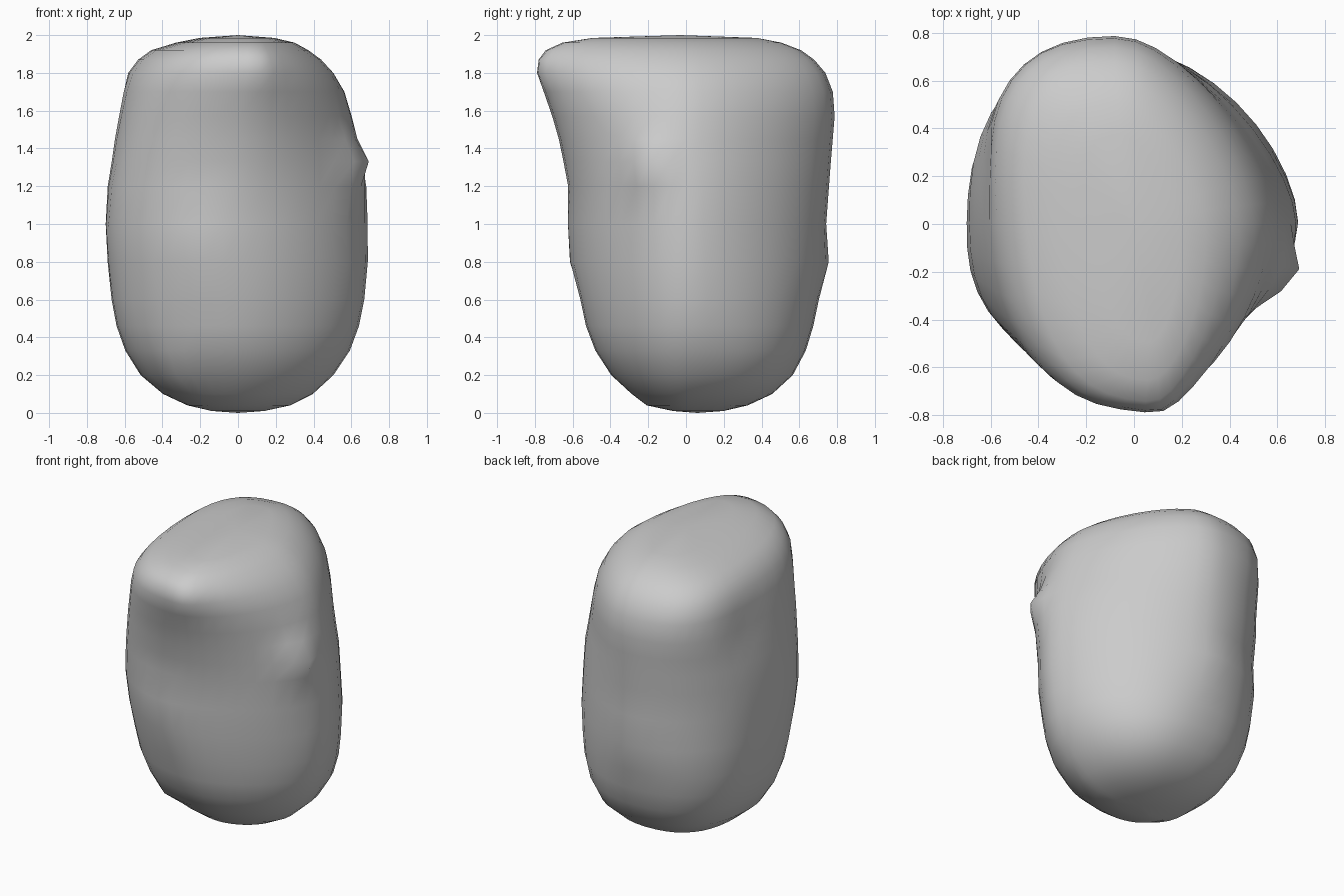
import bpy
import bmesh
from math import cos, sin, pi, exp
from mathutils import Vector

cube = bpy.data.objects.get("Cube")
if cube:
    bpy.data.objects.remove(cube, do_unlink=True)

SEGMENTS = 40

# Height, then reach to -x, +x, front and back
PROFILE = [
    (.01, .14, .14, .07, .2), (.04, .27, .28, .21, .33),
    (.1, .4, .4, .29, .46), (.2, .52, .51, .4, .57),
    (.33, .6, .6, .485, .64), (.46, .645, .65, .535, .68),
    (.6, .67, .68, .565, .71), (.8, .69, .7, .61, .75),
    (1, .7, .7, .62, .75), (1.2, .69, .69, .63, .765),
    (1.33, .67, .665, .655, .775), (1.45, .655, .64, .68, .785),
    (1.57, .635, .61, .715, .795),
    (1.7, .61, .57, .76, .785), (1.8, .58, .51, .79, .745),
    (1.87, .525, .445, .78, .685), (1.92, .455, .375, .745, .615),
    (1.96, .32, .3, .66, .51), (1.985, .19, .19, .5, .38),
]

# Height, then corner fullness front-left, back-left, back-right, front-right
# (seen from the +x side first), then sideways lean of the front and back
CORNERS = [
    (.2, 1.75, 2.2, 2.55, 2.1, 0, 0),
    (.7, 1.7, 1.88, 2.15, 2, -.05, -.07),
    (1, 1.8, 1.72, 2.05, 2.05, -.08, -.06),
    (1.4, 1.7, 1.58, 2.3, 2.45, 0, -.06),
    (1.8, 1.6, 1.6, 2.9, 2.55, .07, -.05),
]

# Local lumps and hollows: centre, outward push, radius
LUMPS = [
    ((.62, -.2, 1.33), .085, .11),
    ((-.34, -.34, .22), .03, .09),
    ((-.2, -.6, .9), .03, .15),
    ((-.05, .74, .78), .015, .09),
    ((-.6, .25, 1.55), -.025, .16),
    ((.12, -.74, 1.84), .02, .09),
]


def corners_at(z):
    """Blend the corner settings between the two nearest heights."""
    z = min(max(z, CORNERS[0][0]), CORNERS[-1][0])
    for low, high in zip(CORNERS, CORNERS[1:]):
        if z <= high[0]:
            t = (z - low[0]) / (high[0] - low[0])
            return [a + (b - a) * t for a, b in zip(low[1:], high[1:])]


def ring_point(row, angle):
    z, left, right, front, back = row
    front_pos, back_pos, back_neg, front_neg, front_lean, back_lean = corners_at(z)
    c, s = cos(angle), sin(angle)
    if s < 0:
        fullness = front_pos if c > 0 else front_neg
        reach, lean = -front, front_lean
    else:
        fullness = back_pos if c > 0 else back_neg
        reach, lean = back, back_lean
    across, along = abs(c) ** (2 / fullness), abs(s) ** (2 / fullness)
    x = across * (right if c > 0 else -left) + lean * along
    return Vector((x, reach * along, z))


def soften(points):
    """Round off the corners where the quadrants meet."""
    return [p * .6 + (points[i - 1] + points[(i + 1) % SEGMENTS]) * .2
            for i, p in enumerate(points)]


def push_lumps(p):
    outward = Vector((p.x, p.y, 0)).normalized()
    moved = p.copy()
    for centre, push, radius in LUMPS:
        d = (p - Vector(centre)).length / radius
        moved += outward * push * exp(-d * d)
    return moved


# Boulder skin lofted through the rings
bm = bmesh.new()
rings = []
for row in PROFILE:
    points = [ring_point(row, 2 * pi * i / SEGMENTS) for i in range(SEGMENTS)]
    rings.append([bm.verts.new(push_lumps(p)) for p in soften(soften(points))])
for low, high in zip(rings, rings[1:]):
    for i in range(SEGMENTS):
        j = (i + 1) % SEGMENTS
        bm.faces.new((low[i], low[j], high[j], high[i]))

# Rounded ends
for ring, end in ((rings[0], (0, .06, 0)), (rings[-1], (0, -.03, 2))):
    tip = bm.verts.new(end)
    for i in range(SEGMENTS):
        bm.faces.new((ring[i], ring[(i + 1) % SEGMENTS], tip))
bmesh.ops.recalc_face_normals(bm, faces=bm.faces)
for face in bm.faces:
    face.smooth = True

mesh = bpy.data.meshes.new("boulder")
bm.to_mesh(mesh)
bm.free()
boulder = bpy.data.objects.new("boulder", mesh)
bpy.context.collection.objects.link(boulder)

# Stone grey, a little lighter than mid grey
stone = bpy.data.materials.new("stone_grey")
stone.use_nodes = True
colour = (.6, .6, .6, 1)
stone.diffuse_color = colour
stone.node_tree.nodes["Principled BSDF"].inputs["Base Color"].default_value = colour
mesh.materials.append(stone)
